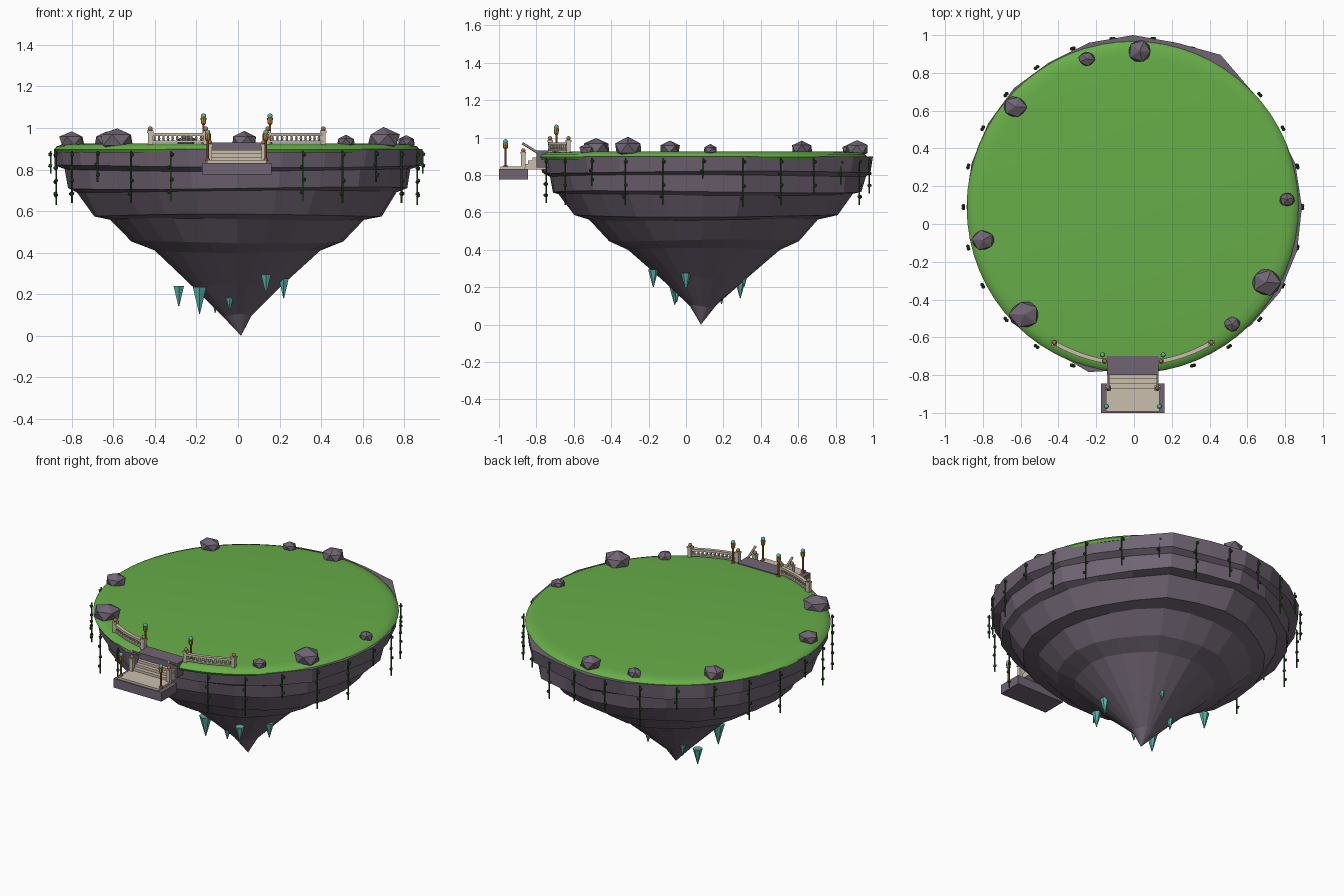
import bpy, bmesh, math, random
from mathutils import Vector, Matrix

random.seed(4)
if "Cube" in bpy.data.objects:
    bpy.data.objects.remove(bpy.data.objects["Cube"])

CX, CY = -0.006, 0.09          # island axis
TOP = 0.925                    # lawn height


def material(name, rgb):
    m = bpy.data.materials.new(name)
    m.use_nodes = True
    m.diffuse_color = (*rgb, 1)
    m.node_tree.nodes["Principled BSDF"].inputs["Base Color"].default_value = (*rgb, 1)
    return m


GRASS = material("grass_green", (0.135, 0.42, 0.065))
ROCK = material("purple_rock", (0.165, 0.13, 0.175))
STONE = material("pale_stone", (0.60, 0.52, 0.42))
GOLD = material("lantern_gold", (0.58, 0.28, 0.03))
BRONZE = material("bronze", (0.42, 0.17, 0.05))
TEAL = material("teal_crystal", (0.10, 0.45, 0.40))
VINE = material("vine_green", (0.025, 0.09, 0.02))


def finish(bm, name, mat, smooth=False):
    bmesh.ops.recalc_face_normals(bm, faces=bm.faces)
    me = bpy.data.meshes.new(name)
    bm.to_mesh(me)
    bm.free()
    me.materials.append(mat)
    ob = bpy.data.objects.new(name, me)
    bpy.context.collection.objects.link(ob)
    if smooth:
        bpy.ops.object.select_all(action="DESELECT")
        ob.select_set(True)
        bpy.context.view_layer.objects.active = ob
        bpy.ops.object.shade_smooth_by_angle(angle=math.radians(40))
    return ob


def rod(bm, a, b, r1, r2=None, seg=8):
    a, b = Vector(a), Vector(b)
    d = b - a
    mat = Matrix.Translation((a + b) / 2) @ d.to_track_quat("Z", "Y").to_matrix().to_4x4()
    bmesh.ops.create_cone(bm, cap_ends=True, segments=seg, radius1=r1,
                          radius2=r1 if r2 is None else r2, depth=d.length, matrix=mat)


def box(bm, lo, hi):
    lo, hi = Vector(lo), Vector(hi)
    bmesh.ops.create_cube(bm, size=1, matrix=Matrix.Translation((lo + hi) / 2)
                          @ Matrix.Diagonal((*(hi - lo), 1)))


def ball(bm, p, r, sub=2):
    bmesh.ops.create_icosphere(bm, subdivisions=sub, radius=r, matrix=Matrix.Translation(p))


def around(theta, r, z):
    """Point on the island at an angle measured from the front."""
    return Vector((CX + r * math.sin(theta), CY - r * math.cos(theta), z))


def loft(bm, rings):
    for lower, upper in zip(rings, rings[1:]):
        n = len(lower)
        for i in range(n):
            j = (i + 1) % n
            bm.faces.new((lower[i], lower[j], upper[j], upper[i]))


# Terraced rock body, irregular outline tapering to a point
outline = [.895, .89, .875, .88, .93, .90, .91, .90, .885, .89, .885, .885,
           .88, .875, .87, .86, .87, .905, .86, .85, .86, .885, .90, .90]
profile = [(.90, 1), (.815, .985), (.797, .945), (.71, .925), (.695, .87), (.58, .785),
           (.56, .69), (.45, .57), (.405, .455), (.25, .26), (.10, .08)]
bm = bmesh.new()
rings = []
for k, (z, f) in enumerate(profile):
    ring = []
    for i, r in enumerate(outline):
        a = math.tau * i / len(outline)
        wob = random.uniform(-.014, .014) * min(k, 1)
        rr = (r if k < 6 else .5 * r + .44) * f * (1 + wob)
        zz = z + (.006 * math.sin(2 * a + k) if k else 0)
        ring.append(bm.verts.new((CX + rr * math.cos(a), CY + rr * math.sin(a), zz)))
    rings.append(ring)
loft(bm, rings)
bm.faces.new(rings[0])
tip = bm.verts.new((.015, .08, 0))
for i, v in enumerate(rings[-1]):
    bm.faces.new((v, rings[-1][i - 1], tip))
finish(bm, "rock_body", ROCK)

# Lawn disc with a rounded lip
bm = bmesh.new()
rings = [[bm.verts.new(around(math.tau * i / 64, r, z)) for i in range(64)]
         for r, z in ((.80, TOP), (.84, .921), (.868, .911), (.88, .896), (.872, .882))]
loft(bm, rings)
bm.faces.new(rings[0])
bm.faces.new(rings[-1])
finish(bm, "lawn", GRASS, True)

# Boulders around the rim
boulders = [(-.63, .62, .068), (-.25, .875, .046), (.03, .915, .068), (.81, .13, .044),
            (.70, -.31, .086), (.52, -.53, .046), (-.58, -.48, .086), (-.80, -.085, .064)]
for x, y, r in boulders:
    bm = bmesh.new()
    bmesh.ops.create_icosphere(bm, subdivisions=1, radius=r)
    for v in bm.verts:
        v.co *= random.uniform(.92, 1.08)
    turn = Matrix.Rotation(random.uniform(0, 6), 4, "Z")
    bm.transform(Matrix.Translation((x, y, TOP + .2 * r)) @ Matrix.Diagonal((1, .92, .68, 1)) @ turn)
    finish(bm, "boulder", ROCK)

# Hanging vines with leaf clumps, leaving a gap at the stairs
ends = [.65, .64, .74, .64, .64, .78, .63, .64, .70, .75, .64, .70]
bm = bmesh.new()
for s in (-1, 1):
    for k, end in enumerate(ends):
        th = s * math.tau / 26 * (k + 1.5)
        top, low = around(th, .895, .89), around(th, .895, end)
        rod(bm, top, low, .0045, seg=5)
        n = max(2, round((.89 - end) / .06))
        for i in range(n):
            p = top.lerp(low, (i + .3) / n)
            ball(bm, p + around(th + (-1) ** i * 1.2, .007, 0) - around(0, 0, 0), .011, 1)
finish(bm, "hanging_vines", VINE)

# Crystals pointing down beneath the rock
bm = bmesh.new()
for x, y, low, high in [(-.285, .29, .14, .24), (-.185, -.06, .105, .235), (-.11, .19, .11, .18),
                        (-.04, -.05, .12, .225), (.135, -.175, .20, .295), (.22, 0, .18, .275),
                        (.05, .31, .20, .30)]:
    rod(bm, (x, y, low), (x, y, high), .002, .29 * (high - low), 6)
finish(bm, "crystals", TEAL)

# Landing platform and rocky stair footing
bm = bmesh.new()
box(bm, (CX - .168, -1, .775), (CX + .168, -.845, .832))
box(bm, (CX - .137, -.80, .84), (CX + .137, -.70, .93))
finish(bm, "platform_base", ROCK)
bm = bmesh.new()
box(bm, (CX - .142, -.992, .83), (CX + .142, -.86, .845))
finish(bm, "platform_paving", STONE)

# Stairs
bm = bmesh.new()
for i in range(5):
    y = -.87 + i * .025
    box(bm, (CX - .125, y, .83), (CX + .125, y + .027, .86 + i * .0165))
finish(bm, "stairs", STONE)

# Balustrades, stair posts and handrails on both sides
stone, caps = bmesh.new(), bmesh.new()


def post(p, h):
    p = Vector(p)
    box(stone, p - Vector((.012, .012, 0)), p + Vector((.012, .012, h)))
    box(stone, p + Vector((-.015, -.015, h - .01)), p + Vector((.015, .015, h)))
    ball(caps, p + Vector((0, 0, h + .009)), .012)


for s in (-1, 1):
    arc = [s * (.18 + .345 * i / 12) for i in range(13)]
    for z, half in ((.934, .005), (.968, .007)):
        ring = []
        for th in arc:
            ring.append([stone.verts.new(around(th, .83 + dr, z + dz))
                         for dr, dz in ((-.011, -half), (.011, -half), (.011, half), (-.011, half))])
        loft(stone, ring)
        stone.faces.new(ring[0])
        stone.faces.new(ring[-1])
    for th in arc[1:-1]:
        rod(stone, around(th, .83, .936), around(th, .83, .95), .004, .0075, 6)
        rod(stone, around(th, .83, .95), around(th, .83, .965), .0075, .004, 6)
    post(around(arc[0], .83, .915), .072)
    post(around(arc[-1], .83, .915), .072)
    x = CX + s * .13
    post((x, -.87, .84), .082)
    rod(stone, (x, -.875, .97), (x, -.745, .89), .007, seg=6)
finish(stone, "balustrade", STONE)
finish(caps, "post_caps", BRONZE, True)

# Lanterns
poles, heads, gems = bmesh.new(), bmesh.new(), bmesh.new()
for s in (-1, 1):
    for x, y, z in ((.16, -.693, .92), (.14, -.965, .842)):
        p = Vector((CX + s * x, y, z))
        up = lambda h: p + Vector((0, 0, h))
        rod(poles, p, up(.012), .013, .009)
        rod(poles, up(.01), up(.10), .0055)
        rod(heads, up(.095), up(.105), .006, .014)
        rod(heads, up(.105), up(.128), .012, .014)
        ball(gems, up(.137), .013)
finish(poles, "lantern_poles", BRONZE)
finish(heads, "lantern_heads", GOLD)
finish(gems, "lantern_gems", TEAL, True)
